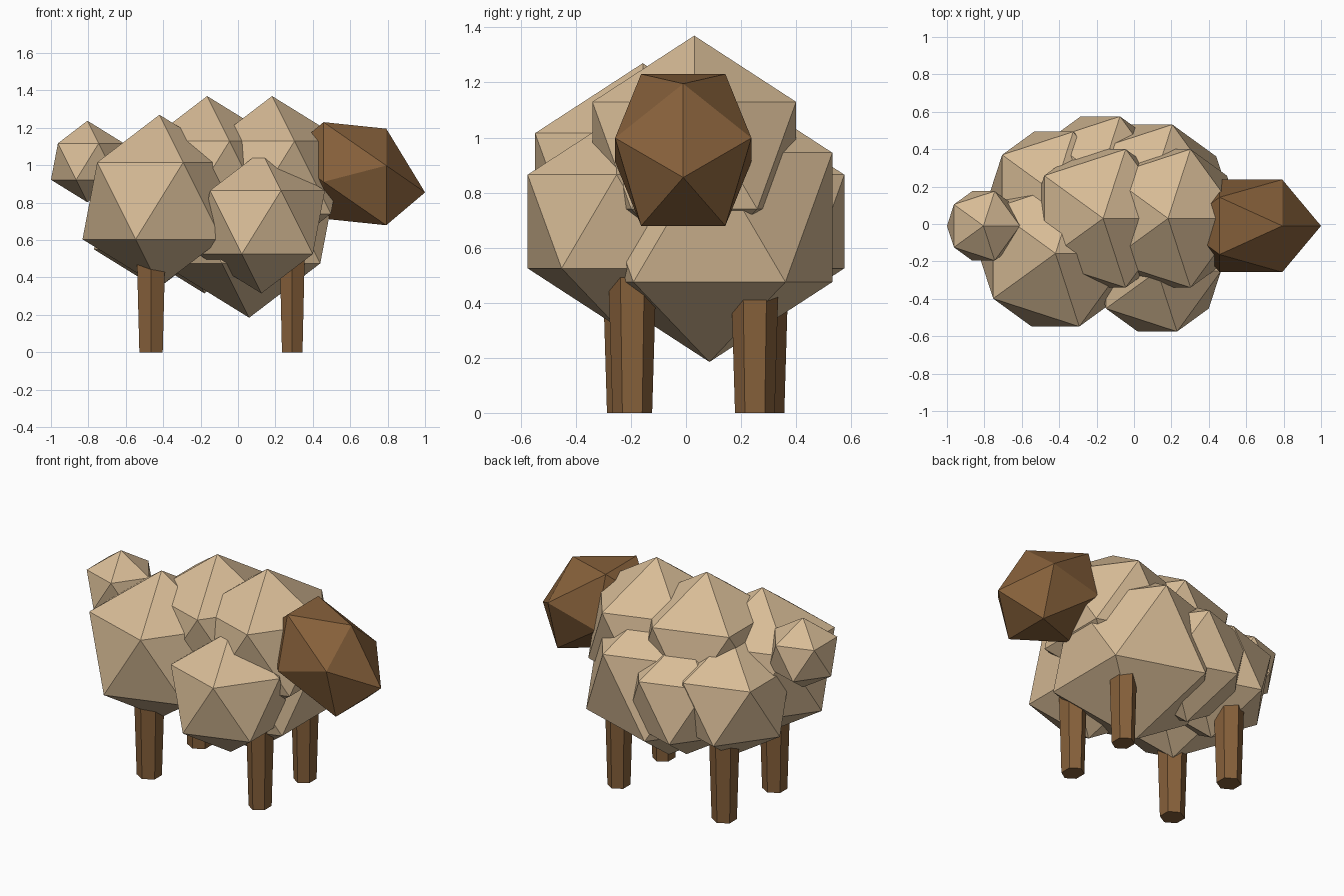
import bpy, bmesh, math
from mathutils import Matrix

if "Cube" in bpy.data.objects:
    bpy.data.objects.remove(bpy.data.objects["Cube"])


def material(name, rgb):
    m = bpy.data.materials.new(name)
    m.diffuse_color = (*rgb, 1.0)
    m.use_nodes = True
    m.node_tree.nodes["Principled BSDF"].inputs["Base Color"].default_value = m.diffuse_color
    return m


wool = material("cream_wool", (0.68, 0.50, 0.305))
brown = material("warm_brown", (0.24, 0.118, 0.043))


def add_object(name, bm, mat):
    mesh = bpy.data.meshes.new(name)
    bm.to_mesh(mesh)
    bm.free()
    mesh.materials.append(mat)
    obj = bpy.data.objects.new(name, mesh)
    bpy.context.collection.objects.link(obj)
    return obj


def faceted_ball(name, centre, matrix, mat):
    """Twenty-sided ball shaped by a matrix."""
    bm = bmesh.new()
    bmesh.ops.create_icosphere(bm, subdivisions=1, radius=1.0, matrix=matrix)
    obj = add_object(name, bm, mat)
    obj.location = centre


# Fleece puffs and tail: centre, radius
puffs = {
    "wool_top_front": ((0.182, 0.03, 0.935), 0.435),
    "wool_top_back": ((-0.165, 0.03, 0.935), 0.435),
    "wool_rump_near": ((-0.42, -0.157, 0.81), 0.46),
    "wool_shoulder_near": ((0.125, -0.252, 0.695), 0.38),
    "wool_side_far": ((-0.18, 0.252, 0.695), 0.38),
    "wool_chest": ((0.06, 0.085, 0.71), 0.525),
    "wool_rump_far": ((-0.43, 0.17, 0.72), 0.38),
    "tail": ((-0.805, -0.01, 1.02), 0.218),
}
for name, (centre, radius) in puffs.items():
    faceted_ball(name, centre, Matrix.Scale(radius, 4), wool)

# Head: the ball's tip points forward as the muzzle, dipping slightly
head_shape = Matrix((
    (0.0, 0.0, 0.375, 0.0),
    (0.0, -0.291, 0.0, 0.0),
    (0.319, 0.0, -0.10, 0.0),
    (0.0, 0.0, 0.0, 1.0),
))
faceted_ball("head", (0.625, -0.01, 0.955), head_shape, brown)


# Legs: six-sided columns, narrower at the foot
def leg(name, x, y, width):
    height = 0.6
    bm = bmesh.new()
    bmesh.ops.create_cone(
        bm, cap_ends=True, segments=6, radius1=0.072, radius2=0.09, depth=height,
        matrix=Matrix.Diagonal((width, 1.0, 1.0, 1.0))
        @ Matrix.Translation((0, 0, height / 2))
        @ Matrix.Rotation(0.0, 4, "Z"))
    add_object(name, bm, brown).location = (x, y, 0.0)


leg("back_leg_near", -0.465, -0.215, 1.0)
leg("back_leg_far", -0.465, 0.285, 1.0)
leg("front_leg_near", 0.29, -0.195, 0.88)
leg("front_leg_far", 0.29, 0.25, 0.88)
